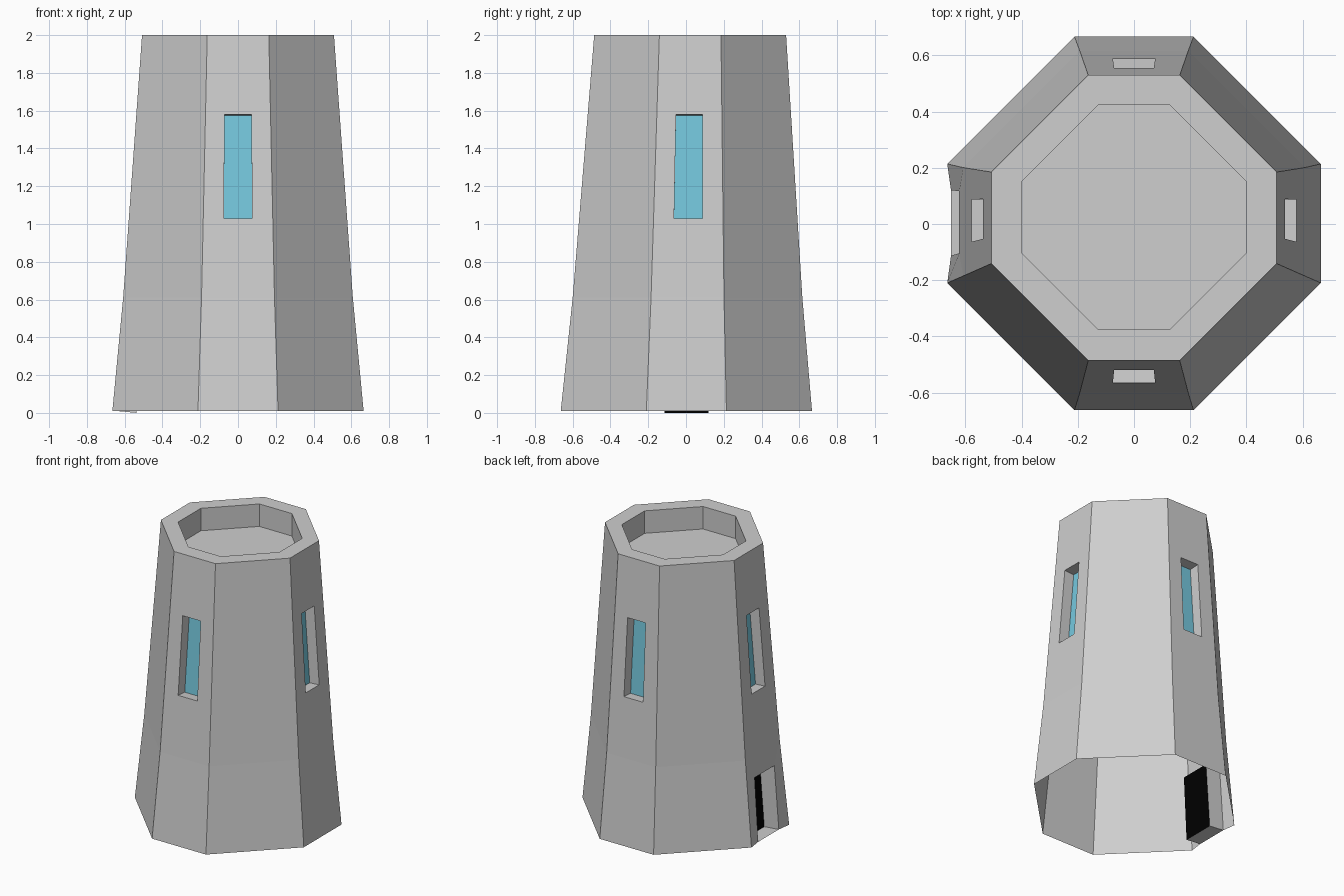
import bpy
from mathutils import Vector

if "Cube" in bpy.data.objects:
    bpy.data.objects.remove(bpy.data.objects["Cube"])


def material(name, rgb):
    m = bpy.data.materials.new(name)
    m.diffuse_color = (*rgb, 1)
    m.use_nodes = True
    m.node_tree.nodes["Principled BSDF"].inputs["Base Color"].default_value = m.diffuse_color
    return m


STONE = material("grey stone", (0.62, 0.62, 0.62))
GLASS = material("blue glass", (0.18, 0.58, 0.73))
BLACK = material("black door", (0.0, 0.0, 0.0))


def build(name, faces, mat):
    """Make an object from a list of polygons, sharing equal corners."""
    index, verts, polys = {}, [], []
    for f in faces:
        ids = []
        for p in f:
            key = tuple(round(c, 5) for c in p)
            if key not in index:
                index[key] = len(verts)
                verts.append(key)
            ids.append(index[key])
        polys.append(ids)
    me = bpy.data.meshes.new(name)
    me.from_pydata(verts, [], polys)
    me.materials.append(mat)
    ob = bpy.data.objects.new(name, me)
    bpy.context.collection.objects.link(ob)
    return ob


def ring(h, a, z, cy):
    """Eight-sided ring: half width h, half length a of the straight sides."""
    pts = [(-a, -h), (a, -h), (h, -a), (h, a), (a, h), (-a, h), (-h, a), (-h, -a)]
    return [Vector((x, y + cy, z)) for x, y in pts]


def side(lo, hi, i):
    j = (i + 1) % 8
    return [lo[i], lo[j], hi[j], hi[i]]


def bridge(lo, hi):
    return [side(lo, hi, i) for i in range(8)]


def recess(quad, u, t0, t1, depth, drop=None):
    """Sunken opening in a wall quad; returns stone faces and the back panel."""
    a, b, c, d = quad
    at = lambda s, t: a.lerp(b, s).lerp(d.lerp(c, s), t)
    hole = [at(u, t0), at(1 - u, t0), at(1 - u, t1), at(u, t1)]
    if drop is not None:            # doorway: bottom edge lowered to the ground
        hole[0].z = hole[1].z = drop
    n = (b - a).cross(d - a).normalized()
    back = [p - n * depth for p in hole]
    faces = []
    for k in range(4):
        m = (k + 1) % 4
        if not (drop is not None and k == 0):
            faces.append([quad[k], quad[m], hole[m], hole[k]])
        faces.append([hole[k], hole[m], back[m], back[k]])
    return faces, back


# Rings of the tapering tower and its roof pit
base = ring(0.665, 0.212, 0.011, 0.002)
mid = ring(0.608, 0.193, 0.61, 0.008)
top = ring(0.508, 0.163, 2.0, 0.022)
rim = ring(0.399, 0.128, 2.0, 0.024)
floor = ring(0.399, 0.128, 1.84, 0.024)

stone = bridge(top, rim) + bridge(rim, floor) + [floor]

# Walls: windows in the four straight upper sides, door in the left lower side
for i in range(8):
    upper, lower = side(mid, top, i), side(base, mid, i)
    if i % 2 == 0:
        faces, pane = recess(upper, 0.295, 0.302, 0.698, 0.075)
        stone += faces
        build(("front", "right", "back", "left")[i // 2] + "_window", [pane], GLASS)
    else:
        stone.append(upper)
    if i == 6:
        faces, panel = recess(lower, 0.22, 0.235, 0.75, 0.115, drop=0.011)
        stone += faces
        build("door", [panel], BLACK)
    else:
        stone.append(lower)

build("tower", stone, STONE)
